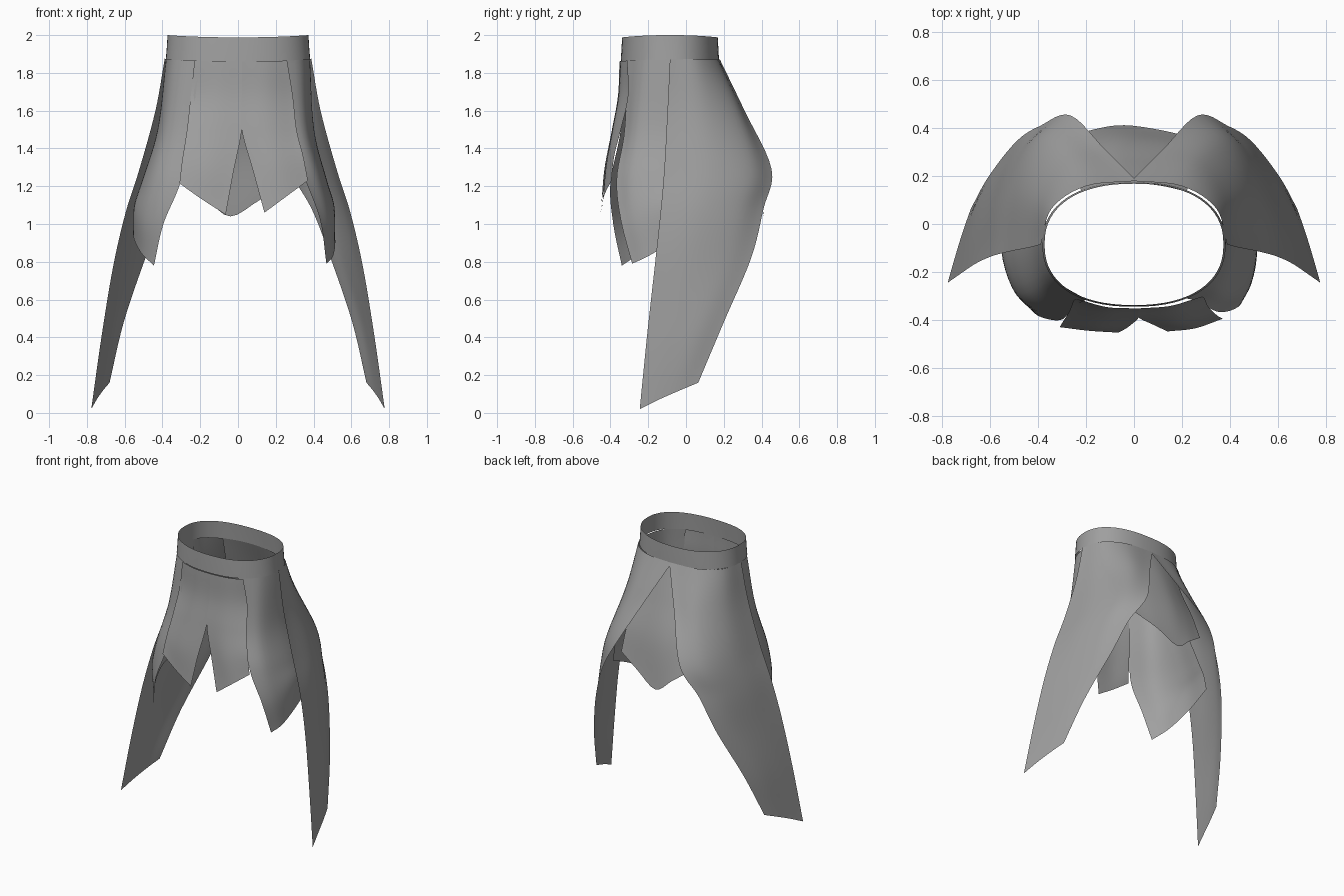
import bpy, bmesh, math
from mathutils import Vector

cloth = bpy.data.materials.new("grey cloth")
cloth.diffuse_color = (0.35, 0.35, 0.35, 1)


def spline(pts, t):
    """Smooth curve through pts, t in 0..1."""
    p = [2 * pts[0] - pts[1]] + list(pts) + [2 * pts[-1] - pts[-2]]
    n = len(pts) - 1
    i = min(int(t * n), n - 1)
    f = t * n - i
    a, b, c, d = p[i:i + 4]
    return 0.5 * (2 * b + (c - a) * f + (2 * a - 5 * b + 4 * c - d) * f * f
                  + (3 * b - a - 3 * c + d) * f ** 3)


def grid_object(name, grid, closed=False):
    """Mesh a grid of points, with normals facing away from the middle axis."""
    bm = bmesh.new()
    vs = [[bm.verts.new(p) for p in row] for row in grid]
    n = len(vs[0])
    for r in range(len(vs) - 1):
        for c in range(n if closed else n - 1):
            k = (c + 1) % n
            bm.faces.new((vs[r][c], vs[r][k], vs[r + 1][k], vs[r + 1][c]))
    bm.normal_update()
    mid = Vector((0, -0.08, 0))
    if sum((f.calc_center_median() - mid).xy.dot(f.normal.xy) for f in bm.faces) < 0:
        bmesh.ops.reverse_faces(bm, faces=bm.faces[:])
    me = bpy.data.meshes.new(name)
    bm.to_mesh(me)
    bm.free()
    for f in me.polygons:
        f.use_smooth = True
    me.materials.append(cloth)
    ob = bpy.data.objects.new(name, me)
    bpy.context.collection.objects.link(ob)


def panel(name, rows, nu=14, nv=28, mirror=False):
    """Cloth panel through rows of control points, from the waist to the hem."""
    ctrl = [[Vector((-p[0] if mirror else p[0], p[1], p[2])) for p in r] for r in rows]
    grid = []
    for j in range(nv + 1):
        row = [spline([r[c] for r in ctrl], j / nv) for c in range(len(ctrl[0]))]
        grid.append([spline(row, i / nu) for i in range(nu + 1)])
    grid_object(name, grid)


# Waistband: rounded oval strip with a slightly dipped rim
def oval(a, rx, ry, z, dip):
    c, s = math.cos(a), math.sin(a)
    e = 2 / 2.3
    return Vector((math.copysign(abs(c) ** e, c) * rx,
                   -0.085 + math.copysign(abs(s) ** e, s) * ry, z - dip * s * s))


angles = [2 * math.pi * i / 64 for i in range(64)]
grid_object("waistband", [[oval(a, 0.382, 0.260, 1.872, 0.012) for a in angles],
                          [oval(a, 0.377, 0.257, 1.935, 0.012) for a in angles],
                          [oval(a, 0.373, 0.253, 2.0, 0.012) for a in angles]], closed=True)

# Front panels, meeting above a pointed notch
panel("front_panel_right", [
    [(.26, -.31, 1.865), (.15, -.342, 1.862), (.02, -.352, 1.86)],
    [(.29, -.305, 1.68), (.16, -.35, 1.68), (.02, -.36, 1.68)],
    [(.31, -.345, 1.5), (.17, -.385, 1.5), (.02, -.39, 1.5)],
    [(.345, -.38, 1.36), (.2, -.42, 1.32), (.08, -.42, 1.28)],
    [(.37, -.395, 1.23), (.255, -.435, 1.145), (.14, -.448, 1.06)]])
panel("front_panel_left", [
    [(-.23, -.315, 1.865), (-.11, -.347, 1.862), (.02, -.352, 1.86)],
    [(-.25, -.318, 1.68), (-.12, -.355, 1.68), (.02, -.36, 1.68)],
    [(-.27, -.365, 1.5), (-.13, -.39, 1.5), (.02, -.39, 1.5)],
    [(-.295, -.405, 1.34), (-.16, -.43, 1.3), (-.025, -.43, 1.27)],
    [(-.31, -.43, 1.215), (-.19, -.445, 1.13), (-.065, -.453, 1.05)]])

# Hip panels, tucked under the front panels and the tails
panel("hip_panel_right", [
    [(.22, -.31, 1.87), (.335, -.225, 1.87), (.38, -.09, 1.87), (.365, .01, 1.87)],
    [(.27, -.325, 1.5), (.36, -.26, 1.5), (.40, -.1, 1.5), (.40, .05, 1.5)],
    [(.355, -.367, 1.24), (.43, -.28, 1.24), (.467, -.1, 1.24), (.46, .1, 1.24)],
    [(.435, -.345, 1.02), (.485, -.25, 1.04), (.51, -.09, 1.09), (.49, .12, 1.12)],
    [(.468, -.285, .79), (.503, -.2, .83), (.515, -.06, .91), (.5, .13, 1.0)]])
panel("hip_panel_left", [
    [(-.20, -.315, 1.87), (-.335, -.225, 1.87), (-.38, -.09, 1.87), (-.365, .01, 1.87)],
    [(-.25, -.345, 1.5), (-.38, -.26, 1.5), (-.425, -.1, 1.5), (-.41, .05, 1.5)],
    [(-.305, -.40, 1.22), (-.45, -.30, 1.22), (-.51, -.1, 1.22), (-.49, .1, 1.22)],
    [(-.395, -.385, 1.0), (-.50, -.28, 1.03), (-.55, -.1, 1.09), (-.52, .12, 1.12)],
    [(-.445, -.34, .78), (-.515, -.23, .85), (-.555, -.07, .94), (-.53, .14, 1.0)]])

# Short pointed back panel
panel("back_panel", [
    [(-.22, .135, 1.87), (-.12, .16, 1.87), (-.01, .17, 1.87), (.11, .16, 1.87), (.22, .135, 1.87)],
    [(-.24, .215, 1.62), (-.13, .25, 1.62), (-.02, .265, 1.62), (.12, .25, 1.62), (.24, .215, 1.62)],
    [(-.27, .30, 1.4), (-.15, .335, 1.38), (-.03, .355, 1.36), (.13, .335, 1.38), (.265, .30, 1.4)],
    [(-.29, .355, 1.22), (-.165, .395, 1.13), (-.04, .412, 1.04), (.12, .39, 1.13), (.28, .35, 1.21)]],
    nu=16)

# Long swept tails, crossing away from the centre of the back
tail = [
    [(-.01, .18, 1.87), (.2, .158, 1.87), (.343, .065, 1.872), (.388, -.085, 1.875)],
    [(.12, .31, 1.6), (.275, .265, 1.6), (.395, .11, 1.6), (.437, -.098, 1.6)],
    [(.265, .453, 1.29), (.40, .34, 1.29), (.488, .14, 1.29), (.522, -.115, 1.29)],
    [(.39, .41, 1.08), (.49, .28, 1.07), (.56, .09, 1.06), (.595, -.135, 1.06)],
    [(.49, .345, .82), (.56, .21, .80), (.615, .04, .79), (.66, -.165, .78)],
    [(.605, .2, .48), (.655, .08, .46), (.69, -.06, .44), (.72, -.205, .42)],
    [(.68, .065, .16), (.715, -.035, .118), (.747, -.14, .072), (.777, -.245, .02)]]
panel("tail_right", tail, nu=18, nv=36)
panel("tail_left", tail, nu=18, nv=36, mirror=True)
